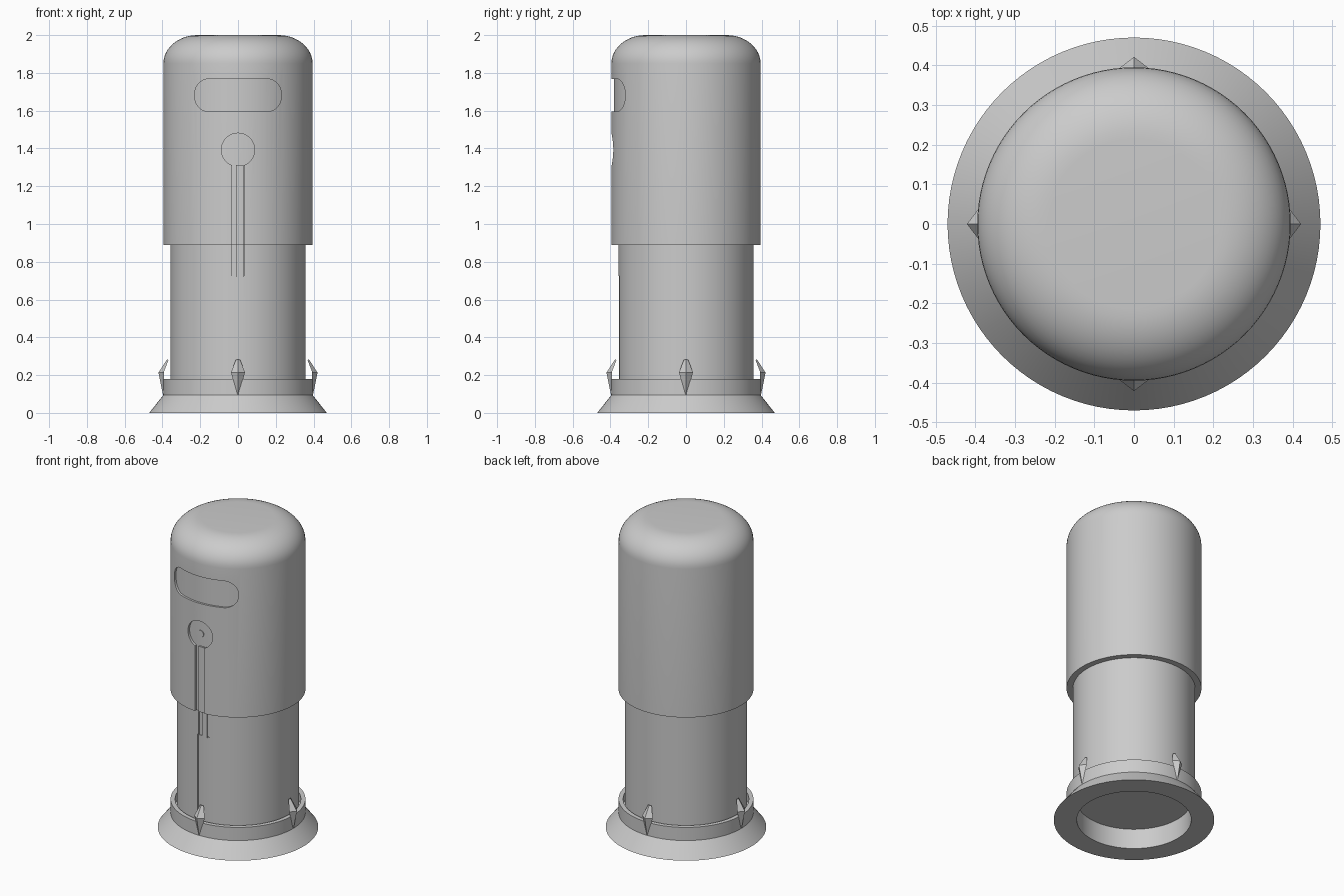
import bpy, bmesh
from math import sin, cos, pi, radians

if "Cube" in bpy.data.objects:
    bpy.data.objects.remove(bpy.data.objects["Cube"])

SEG = 96


def make(name, bm):
    bmesh.ops.recalc_face_normals(bm, faces=bm.faces)
    me = bpy.data.meshes.new(name)
    bm.to_mesh(me)
    bm.free()
    ob = bpy.data.objects.new(name, me)
    bpy.context.collection.objects.link(ob)
    return ob


def lathe(name, profile, closed=False):
    """Revolve (radius, z) points; open profiles get flat end caps."""
    bm = bmesh.new()
    rings = [[bm.verts.new((r * cos(2 * pi * i / SEG), r * sin(2 * pi * i / SEG), z))
              for i in range(SEG)] for r, z in profile]
    pairs = list(zip(rings, rings[1:]))
    if closed:
        pairs.append((rings[-1], rings[0]))
    else:
        bm.faces.new(rings[0])
        bm.faces.new(rings[-1])
    for a, b in pairs:
        for i in range(SEG):
            j = (i + 1) % SEG
            bm.faces.new((a[i], a[j], b[j], b[i]))
    return make(name, bm)


def prism(name, outline, y0=-0.5, y1=-0.2):
    """Extrude an (x, z) outline along y."""
    bm = bmesh.new()
    f = bm.faces.new([bm.verts.new((x, y0, z)) for x, z in outline])
    ext = bmesh.ops.extrude_face_region(bm, geom=[f])["geom"]
    bmesh.ops.translate(bm, vec=(0, y1 - y0, 0),
                        verts=[v for v in ext if isinstance(v, bmesh.types.BMVert)])
    return make(name, bm)


def boolean(ob, other, op="DIFFERENCE"):
    m = ob.modifiers.new("cut", "BOOLEAN")
    m.object, m.operation, m.solver = other, op, "EXACT"
    bpy.context.view_layer.objects.active = ob
    bpy.ops.object.modifier_apply(modifier=m.name)
    bpy.data.objects.remove(other)


def recess(body, outline, floor_radius):
    """Cut an outline into the front down to a concentric curved floor."""
    cutter = prism("cutter", outline)
    boolean(cutter, lathe("core", [(floor_radius, -0.1), (floor_radius, 2.2)]))
    boolean(body, cutter)


def rect(x0, x1, z0, z1):
    return [(x0, z0), (x1, z0), (x1, z1), (x0, z1)]


def rounded_rect(x0, x1, z0, z1, r, n=8):
    pts = []
    for k, (cx, cz) in enumerate(rect(x0 + r, x1 - r, z0 + r, z1 - r)):
        pts += [(cx + r * cos(a), cz + r * sin(a))
                for a in (pi + k * pi / 2 + i * pi / 2 / n for i in range(n + 1))]
    return pts


def disc(cz, r, zmin=0, n=32):
    return [(r * cos(2 * pi * i / n), max(zmin, cz + r * sin(2 * pi * i / n)))
            for i in range(n)]


def curved_plate(name, outline, radius):
    """Raised piece whose face follows the round body."""
    ob = prism(name, outline)
    boolean(ob, lathe("core", [(radius, -0.1), (radius, 2.2)]), "INTERSECT")
    return ob


# flared base collar with open bottom
base = lathe("base_collar", [(0.335, 0), (0.47, 0), (0.395, 0.095), (0.395, 0.18),
                             (0.368, 0.18), (0.368, 0.13), (0.335, 0.13)], closed=True)

# lower barrel with its channel
barrel = lathe("lower_barrel", [(0.358, 0.13), (0.358, 0.92)])
recess(barrel, rect(-0.04, 0.063, 0.15, 0.725), 0.351)
recess(barrel, rect(-0.033, 0.033, 0.72, 0.91), 0.347)

# upper cap with domed edge, window, round socket and slot
dome = [(0.215 + 0.18 * cos(i * pi / 24), 1.85 + 0.15 * sin(i * pi / 24)) for i in range(13)]
cap = lathe("upper_cap", [(0.395, 0.89)] + dome)
recess(cap, rounded_rect(-0.228, 0.228, 1.595, 1.768, 0.075), 0.382)
recess(cap, disc(1.393, 0.088, 1.312), 0.379)
recess(cap, rect(-0.033, 0.033, 0.8, 1.314), 0.377)

# guide rail in the slot and button in the socket
rail_top = curved_plate("upper_rail", rect(-0.01, 0.028, 0.89, 1.312), 0.388)
rail_low = curved_plate("lower_rail", rect(-0.01, 0.028, 0.715, 0.9), 0.356)
button = curved_plate("button", disc(1.393, 0.022, n=16), 0.384)

for ob in (base, barrel, cap, rail_top, rail_low, button):
    bpy.ops.object.select_all(action="DESELECT")
    ob.select_set(True)
    bpy.context.view_layer.objects.active = ob
    bpy.ops.object.shade_smooth_by_angle(angle=radians(25))

# four ridged claws around the collar
for k, side in enumerate(("front", "right", "back", "left")):
    bm = bmesh.new()
    left = [(-0.012, -0.368, 0.28), (-0.037, -0.393, 0.215), (-0.004, -0.39, 0.09)]
    ridge = [(0, -0.376, 0.283), (0, -0.421, 0.213), (0, -0.396, 0.09)]
    L = [bm.verts.new(p) for p in left]
    M = [bm.verts.new(p) for p in ridge]
    R = [bm.verts.new((-x, y, z)) for x, y, z in left]
    for a, b in ((L, M), (M, R), (R, L)):
        for i in range(2):
            bm.faces.new((a[i], b[i], b[i + 1], a[i + 1]))
    bm.faces.new((L[0], M[0], R[0]))
    bm.faces.new((L[2], M[2], R[2]))
    claw = make("claw_" + side, bm)
    claw.rotation_euler.z = k * pi / 2
